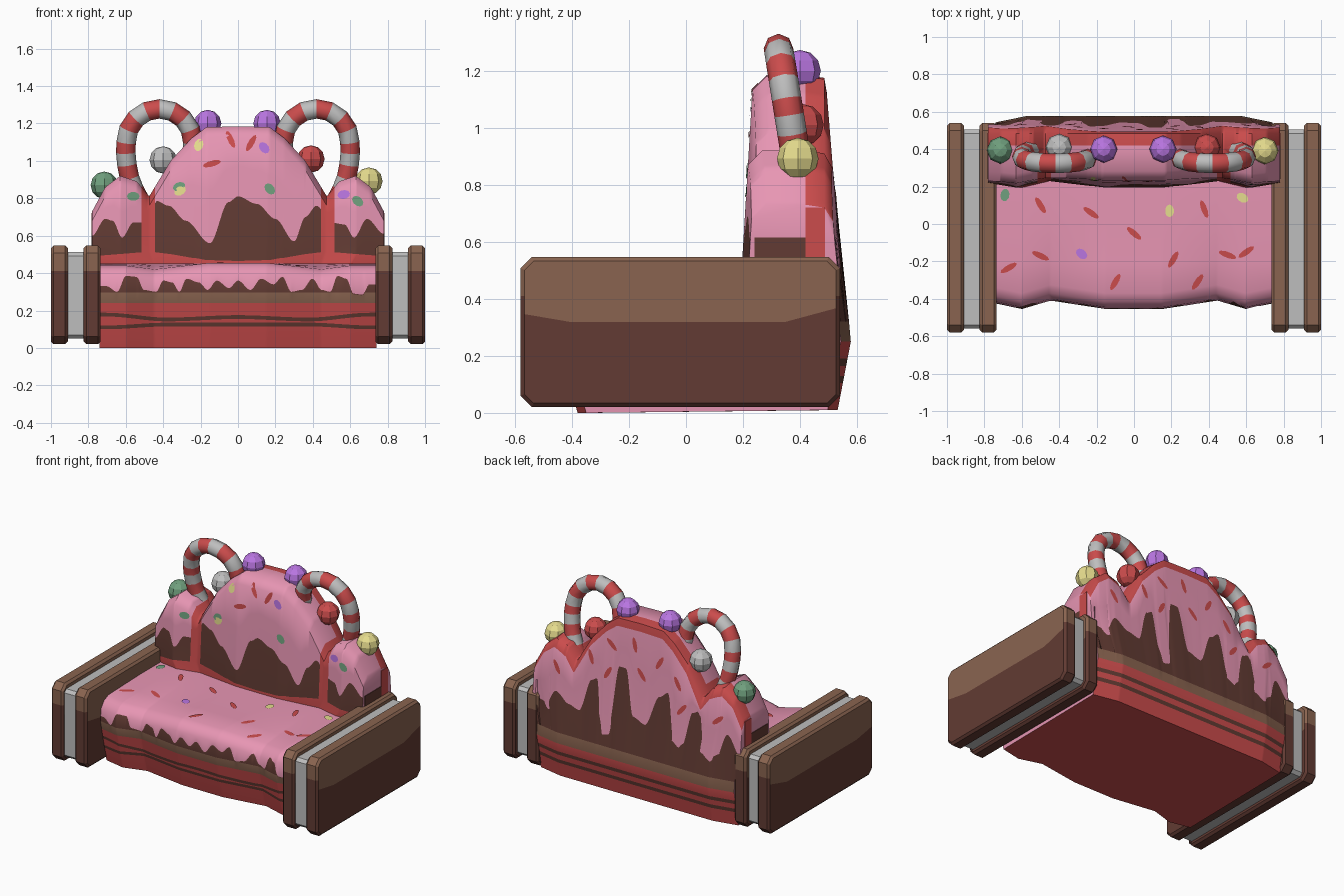
import bpy, bmesh, math
from mathutils import Vector
from mathutils.bvhtree import BVHTree

if "Cube" in bpy.data.objects:
    bpy.data.objects.remove(bpy.data.objects["Cube"])

# ---------- colours ----------
COLOURS = {"pink_icing": (232, 150, 180), "red_sponge": (203, 76, 76), "dark_chocolate": (98, 59, 51),
           "milk_chocolate": (138, 100, 80), "white_cream": (190, 190, 190), "purple_candy": (186, 118, 226),
           "green_candy": (112, 160, 126), "yellow_candy": (230, 220, 142)}
MATS = []
for name, rgb in COLOURS.items():
    m = bpy.data.materials.new(name)
    m.diffuse_color = [((c / 255 + 0.055) / 1.055) ** 2.4 for c in rgb] + [1]
    m.use_nodes = True
    m.node_tree.nodes["Principled BSDF"].inputs["Base Color"].default_value = m.diffuse_color
    MATS.append(m)
PINK, RED, DARK, MILK, WHITE, PURPLE, GREEN, YELLOW = range(8)


# ---------- helpers ----------
def finish(name, bm, angle=40):
    """Turn a bmesh into an object, keeping only the materials it uses."""
    used = sorted({f.material_index for f in bm.faces})
    for f in bm.faces:
        f.material_index = used.index(f.material_index)
    me = bpy.data.meshes.new(name)
    bm.to_mesh(me)
    bm.free()
    for u in used:
        me.materials.append(MATS[u])
    ob = bpy.data.objects.new(name, me)
    bpy.context.collection.objects.link(ob)
    if angle:
        bpy.ops.object.select_all(action='DESELECT')
        ob.select_set(True)
        bpy.context.view_layer.objects.active = ob
        bpy.ops.object.shade_smooth_by_angle(angle=math.radians(angle))
    return ob


def lerp(pts, x, smooth=False):
    """Value of a polyline at x, optionally with rounded steps."""
    if x <= pts[0][0]:
        return pts[0][1]
    for (a, u), (b, v) in zip(pts, pts[1:]):
        if x <= b:
            t = (x - a) / (b - a)
            if smooth:
                t = t * t * (3 - 2 * t)
            return u + (v - u) * t
    return pts[-1][1]


def box(name, x0, x1, y0, y1, z0, z1, mat, chamfer=0.0, edge=0.0):
    """Slab extruded along x from a rectangle with chamfered corners."""
    bm = bmesh.new()
    c = chamfer
    prof = [(y0 + c, z0), (y1 - c, z0), (y1, z0 + c), (y1, z1 - c),
            (y1 - c, z1), (y0 + c, z1), (y0, z1 - c), (y0, z0 + c)]
    a, b = ([bm.verts.new((x, y, z)) for y, z in prof] for x in (x0, x1))
    caps = [bm.faces.new(a), bm.faces.new(b)]
    for i in range(8):
        bm.faces.new((a[i - 1], a[i], b[i], b[i - 1]))
    if c == 0:
        bmesh.ops.remove_doubles(bm, verts=bm.verts, dist=1e-5)
    bmesh.ops.recalc_face_normals(bm, faces=bm.faces)
    if edge:
        rim = list({e for f in caps for e in f.edges})
        bmesh.ops.bevel(bm, geom=rim, offset=edge, segments=1, affect='EDGES')
    for f in bm.faces:
        f.material_index = mat
    return name, bm


# ---------- outlines of the cake body, as functions of x ----------
TOP = [(0, 1.185), (.17, 1.18), (.25, 1.12), (.36, 1.0), (.475, .81), (.54, .89), (.63, .92), (.71, .86), (.78, .73)]
WAVE = [(.16, 0), (.47, .045), (.63, 0), (.78, .03)]
SEAT_EDGE = [(.16, .455), (.47, .42), (.63, .44)]
RED_STRIP = [(0, .465), (.18, .47), (.35, .5), (.47, .515), (.78, .49)]
SEAT_DRIP = [(-.74, .33), (-.68, .30), (-.63, .385), (-.57, .38), (-.53, .31), (-.46, .30), (-.42, .36), (-.37, .35),
             (-.33, .30), (-.29, .37), (-.22, .35), (-.17, .31), (-.12, .36), (-.05, .32), (0, .36), (.07, .31),
             (.13, .37), (.2, .34), (.25, .38), (.3, .30), (.36, .31), (.42, .37), (.47, .31), (.52, .30),
             (.56, .385), (.61, .37), (.65, .29), (.7, .285), (.74, .34)]
FRONT_DRIP = [(-.78, .60), (-.71, .69), (-.67, .68), (-.62, .59), (-.56, .67), (-.5, .67), (-.445, .79), (-.37, .76),
              (-.28, .68), (-.15, .56), (-.05, .78), (0, .81), (.1, .77), (.2, .69), (.3, .57), (.36, .70),
              (.42, .76), (.5, .67), (.57, .66), (.62, .59), (.69, .69), (.78, .61)]
BACK_DRIP = [(-.78, .50), (-.68, .62), (-.6, .42), (-.52, .46), (-.47, .72), (-.42, .70), (-.35, .45), (-.29, .48),
             (-.23, .78), (-.17, .74), (-.07, .53), (.02, .56), (.09, .86), (.14, .86), (.2, .40), (.25, .39),
             (.30, .74), (.34, .72), (.42, .50), (.5, .52), (.6, .58), (.69, .44), (.78, .52)]


def front_y(x, z):
    return .195 + .06 * max(0, z - .5) + .8 * lerp(WAVE, abs(x))


def back_y(x, z):
    y = lerp([(0, .53), (.26, .58), (.55, .54), (1.17, .49)], z)
    return y - lerp([(.6, 0), (.78, .035)], abs(x)) * (1 if z < .5 else .4)


def column(x):
    """Closed outline at x: (y, z, colour of the strip that starts here)."""
    ax = abs(x)
    w, t, h = lerp(WAVE, ax), lerp(SEAT_EDGE, ax), lerp(TOP, ax)
    drip = lerp(SEAT_DRIP, x, True)
    s1 = lerp([(0, .125), (.4, .125), (.74, .11)], ax, True)
    s2 = lerp([(0, .165), (.4, .152), (.74, .178)], ax, True)
    fy = [(0, -.38), (.1, -.41), (.3, -.455), (t - .06, -.445), (t - .02, -.415), (t, -.37)]
    rows = [(0, RED), (s1 - .01, DARK), (s1 + .01, RED), (s2 - .01, DARK), (s2 + .01, RED), (.24, MILK),
            (min(.297, drip - .004), DARK), (drip, PINK), (max(t - .06, drip + .003), PINK), (t - .02, PINK), (t, PINK)]
    pts = [(lerp(fy, z) + w, z, m) for z, m in rows]
    pts += [(-.2, (t + .45) / 2, PINK), (0, .45, PINK)]
    # front of the backrest, red in the grooves between the cushions
    groove = .445 < ax < .515
    d = min(lerp(FRONT_DRIP, x, True), h - .09)
    e = h - .05
    rows = [(.45, RED), (lerp(RED_STRIP, ax), DARK), (d, PINK), ((d + e) / 2, PINK), (e, PINK)]
    pts += [(front_y(x, z), z, RED if groove else m) for z, m in rows]
    pts += [(front_y(x, e) + .05, h, RED if groove else PINK), (.42, h, RED), (.485, h - .01, RED)]
    # back, down through the layers
    k = h - lerp([(.36, .06), (.475, .08), (.6, .06)], ax)
    b = min(lerp(BACK_DRIP, x, True), k - .04)
    rows = [(k, PINK), ((k + b) / 2, PINK), (b, DARK), (.32, MILK), (.25, RED), (.19, DARK), (.165, RED),
            (.13, DARK), (.105, RED), (.01, RED)]
    return pts + [(back_y(x, z), z, m) for z, m in rows]


# ---------- cake body: seat and backrest in one loft ----------
xs = sorted({round(-.78 + 1.56 * i / 208, 4) for i in range(209)} | {-.515, -.445, .445, .515})
bm = bmesh.new()
loops, cols = [], []
for x in xs:
    c = column(x)
    cols.append(c)
    loops.append([bm.verts.new((x if z > .48 else x * .95, y, z)) for y, z, _ in c])
for i in range(len(xs) - 1):
    mid = column((xs[i] + xs[i + 1]) / 2)
    n = len(mid)
    for j in range(n):
        k = (j + 1) % n
        bm.faces.new((loops[i][j], loops[i + 1][j], loops[i + 1][k], loops[i][k])).material_index = mid[j][2]
for lp in (loops[0], loops[-1]):
    up = [i for i, v in enumerate(lp) if v.co.z > .48]
    bm.faces.new(lp[up[0]:up[-1] + 1])
    bm.faces.new(lp[up[-1]:] + lp[:up[0] + 1])
bmesh.ops.recalc_face_normals(bm, faces=bm.faces)
tree = BVHTree.FromBMesh(bm)
finish("cake_body", bm, 50)

# painted ends of the backrest: red sponge band and chocolate foot
for side, s in (("left", -1), ("right", 1)):
    a, b = sorted((s * .779, s * .784))
    finish(*box(side + "_sponge_band", a, b, .42, .487, .5, .72, RED))
    finish(*box(side + "_chocolate_foot", a, b, .24, .42, .5, .615, DARK))

# ---------- sandwich biscuit arms ----------
LINES = [(.318, 0), (.25, -.17), (.225, .27)]   # edge of the lighter glaze: z = a + b*y
for side, s in (("left", -1), ("right", 1)):
    for part, x0, x1 in (("inner", .735, .825), ("outer", .91, 1.0)):
        a, b = sorted((s * x0, s * x1))
        name, bm = box(f"{side}_arm_{part}_biscuit", a, b, -.58, .54, .02, .547, DARK, .04, .014)
        for za, zb in LINES + [(.41, 0)]:
            bmesh.ops.bisect_plane(bm, geom=bm.verts[:] + bm.edges[:] + bm.faces[:],
                                   plane_co=(0, 0, za), plane_no=Vector((0, -zb, 1)).normalized())
        bm.normal_update()
        for f in bm.faces:
            p = f.calc_center_median()
            limit = .41 if abs(f.normal.y) > .6 else max(za + zb * p.y for za, zb in LINES)
            f.material_index = MILK if p.z > limit else DARK
        finish(name, bm, 30)
    a, b = sorted((s * .82, s * .915))
    finish(*box(side + "_arm_cream", a, b, -.56, .505, .05, .512, WHITE, .02))

# ---------- candy canes: one stripe per tube segment ----------
path = [(.52, .78), (.555, .845), (.58, .91), (.594, .98), (.6, 1.045)]
path += [(.42 + .178 * math.cos(math.pi * i / 8), 1.1 + .178 * math.sin(math.pi * i / 8)) for i in range(9)]
path += [(.245, 1.04)]
for side, s in (("left", -1), ("right", 1)):
    bm = bmesh.new()
    centre = [Vector((s * x, .385 - .16 * (z - .9), z)) for x, z in path]
    rings = []
    for i, p in enumerate(centre):
        t = (centre[min(i + 1, len(centre) - 1)] - centre[max(i - 1, 0)]).normalized()
        u = t.cross(Vector((0, 1, 0))).normalized()
        v = t.cross(u)
        rings.append([bm.verts.new(p + .052 * (u * math.cos(a) + v * math.sin(a)))
                      for a in (math.tau * k / 8 for k in range(8))])
    for i in range(len(rings) - 1):
        for k in range(8):
            f = bm.faces.new((rings[i][k - 1], rings[i][k], rings[i + 1][k], rings[i + 1][k - 1]))
            f.material_index = WHITE if i % 2 else RED
    for r in (rings[0], rings[-1]):
        bm.faces.new(r).material_index = RED
    bmesh.ops.recalc_face_normals(bm, faces=bm.faces)
    finish(side + "_candy_cane", bm, 50)

# ---------- gumballs ----------
BALLS = [("purple_left", -.162, .4, 1.2, PURPLE), ("purple_right", .155, .4, 1.2, PURPLE),
         ("green", -.715, .395, .87, GREEN), ("yellow", .7, .392, .892, YELLOW),
         ("white", -.4, .41, 1.005, WHITE), ("red", .39, .41, 1.01, RED)]
for name, x, y, z, mat in BALLS:
    bm = bmesh.new()
    bmesh.ops.create_uvsphere(bm, u_segments=8, v_segments=6, radius=.073)
    bmesh.ops.translate(bm, verts=bm.verts, vec=(x, y, z))
    for f in bm.faces:
        f.material_index = mat
    finish(name + "_gumball", bm, 0)


# ---------- sprinkles: thin ovals projected on the icing ----------
def sprinkles(name, items, view):
    bm = bmesh.new()
    ray = {"top": Vector((0, 0, -1)), "front": Vector((0, 1, 0)), "back": Vector((0, -1, 0))}[view]
    for u, v, deg, mat in items:
        long, wide = (.05, .016) if mat == RED else (.034, .024)
        ca, sa = math.cos(math.radians(deg)), math.sin(math.radians(deg))
        vs = []
        for k in range(10):
            p, q = long * math.cos(math.tau * k / 10), wide * math.sin(math.tau * k / 10)
            a, b = u + p * ca - q * sa, v + p * sa + q * ca
            start = Vector((a, b, .6)) if view == "top" else Vector((a, -ray.y, b))
            hit = tree.ray_cast(start, ray)[0]
            if hit:
                vs.append(bm.verts.new(hit - ray * .004))
        if len(vs) > 2:
            f = bm.faces.new(vs)
            f.material_index = mat
            f.normal_update()
            if f.normal.dot(ray) > 0:
                f.normal_flip()
    finish(name, bm, 0)


sprinkles("seat_sprinkles", [(-.5, .1, -58, RED), (-.23, .06, -35, RED), (0, -.05, -40, RED), (.375, .08, -70, RED),
    (.21, -.19, 60, RED), (-.1, -.31, 60, RED), (-.67, -.235, 30, RED), (-.5, -.17, -25, RED), (.34, -.31, 55, RED),
    (.5, -.165, -20, RED), (.6, -.15, 35, RED), (-.28, -.16, -40, PURPLE), (.19, .07, 90, YELLOW),
    (.58, .14, -30, YELLOW), (-.69, .155, 80, GREEN)], "top")
sprinkles("backrest_front_sprinkles", [(-.21, 1.085, 70, YELLOW), (-.04, 1.115, -65, RED), (-.14, .985, 15, RED),
    (.07, 1.095, 60, RED), (-.31, .84, 30, YELLOW), (-.315, .862, 20, GREEN), (.14, 1.07, -50, PURPLE),
    (.17, .85, -50, GREEN), (.565, .82, 10, PURPLE), (.64, .785, -40, GREEN), (-.56, .81, 0, GREEN)], "front")
sprinkles("backrest_back_sprinkles", [(.35, .87, 70, RED), (.2, .99, 40, RED), (.22, .8, -60, RED), (.03, 1.03, 75, RED),
    (-.03, .85, 50, RED), (-.16, .96, -60, RED), (-.3, .86, 60, RED), (-.34, .7, -50, RED), (.6, .74, 60, RED),
    (-.61, .7, -40, RED)], "back")
